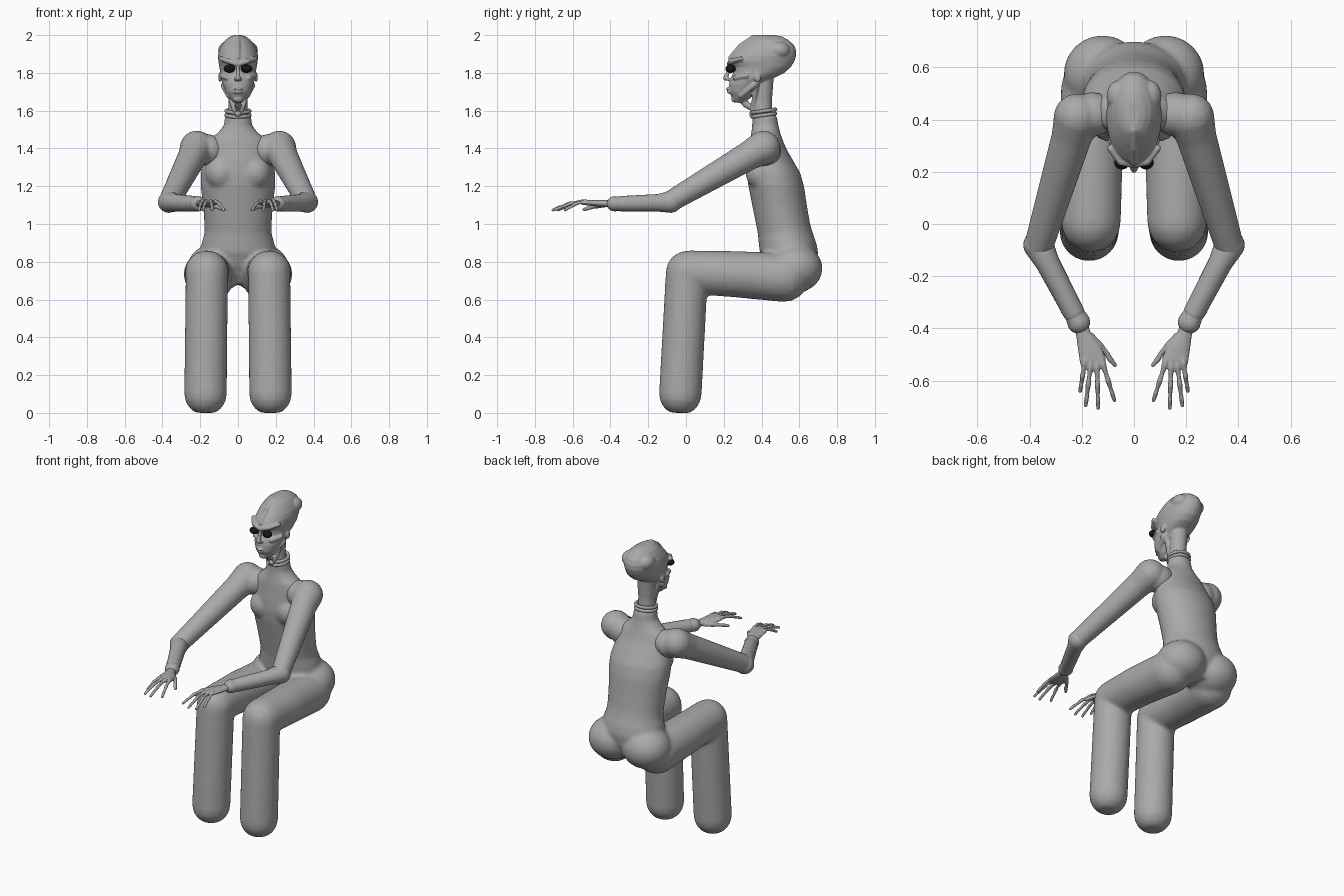
import bpy, bmesh, math
from mathutils import Vector, Matrix

cube = bpy.data.objects.get("Cube")
if cube:
    bpy.data.objects.remove(cube, do_unlink=True)


def material(name, value, rough):
    m = bpy.data.materials.new(name)
    m.use_nodes = True
    m.diffuse_color = (value, value, value, 1)
    node = m.node_tree.nodes["Principled BSDF"]
    node.inputs["Base Color"].default_value = (value, value, value, 1)
    node.inputs["Roughness"].default_value = rough
    return m


GREY = material("matte grey", 0.4, 0.6)
BLACK = material("eye black", 0.008, 0.3)


def loft(bm, rings, seg=28):
    """Skin rings given as (centre, half axis u, half axis v) and cap both ends."""
    loops = []
    for c, u, v in rings:
        angles = [2 * math.pi * i / seg for i in range(seg)]
        loops.append([bm.verts.new(c + u * math.cos(a) + v * math.sin(a)) for a in angles])
    for a, b in zip(loops, loops[1:]):
        for i in range(seg):
            j = (i + 1) % seg
            bm.faces.new((a[i], a[j], b[j], b[i]))
    bm.faces.new(loops[0][::-1])
    bm.faces.new(loops[-1])


def tube(bm, points, radii, seg=24, flat=1.0):
    """Round-ended tube along points with a radius at each one."""
    pts = [Vector(p) for p in points]
    rings, last = [], len(pts) - 1
    for i, p in enumerate(pts):
        t = (pts[min(i + 1, last)] - pts[max(i - 1, 0)]).normalized()
        ref = Vector((0, 0, 1)) if abs(t.z) < 0.8 else Vector((0, 1, 0))
        u = t.cross(ref).normalized()
        v = t.cross(u) * flat
        r = radii[i]
        steps = [0]
        if i == 0:
            steps = [-80, -60, -40, -20, 0]
        elif i == last:
            steps = [0, 20, 40, 60, 80]
        for s in steps:
            a = math.radians(s)
            rings.append((p + t * r * math.sin(a), u * r * math.cos(a), v * r * math.cos(a)))
    loft(bm, rings, seg)


def upright(bm, sections):
    """Stack of level ellipses given as (height, front, back, half width)."""
    loft(bm, [(Vector((0, (f + b) / 2, z)), Vector((w, 0, 0)), Vector((0, (b - f) / 2, 0)))
              for z, f, b, w in sections], 40)


def ball(bm, centre, size):
    bmesh.ops.create_uvsphere(bm, u_segments=24, v_segments=16, radius=1,
                              matrix=Matrix.Translation(centre) @ Matrix.Diagonal((*size, 1)))


def finish(name, bm, mat=GREY, mirror=False, voxel=0, smooth=0):
    bmesh.ops.recalc_face_normals(bm, faces=bm.faces[:])
    for f in bm.faces:
        f.smooth = True
    mesh = bpy.data.meshes.new(name)
    bm.to_mesh(mesh)
    bm.free()
    ob = bpy.data.objects.new(name, mesh)
    bpy.context.collection.objects.link(ob)
    mesh.materials.append(mat)
    if mirror:
        ob.modifiers.new("Mirror", 'MIRROR').use_mirror_merge = False
    if voxel:
        r = ob.modifiers.new("Blend", 'REMESH')
        r.mode, r.voxel_size, r.use_smooth_shade = 'VOXEL', voxel, True
        s = ob.modifiers.new("Soften", 'SMOOTH')
        s.factor, s.iterations = 0.5, smooth
    return ob


# Torso, hips and legs blended into one skin
bm = bmesh.new()
upright(bm, [(.68, .49, .64, .10), (.78, .42, .69, .17), (.85, .39, .70, .20),
             (.90, .385, .69, .192), (.95, .38, .672, .178), (1.0, .37, .657, .178),
             (1.1, .35, .64, .185), (1.2, .33, .625, .198), (1.27, .323, .605, .198),
             (1.34, .327, .565, .183), (1.4, .335, .53, .17), (1.45, .34, .51, .15),
             (1.48, .345, .50, .11), (1.52, .35, .49, .075), (1.58, .35, .48, .069)])
for s in (1, -1):
    tube(bm, [(s * .165, .01, .745), (s * .165, .25, .735), (s * .15, .52, .717)],
         [.115, .122, .13])
    tube(bm, [(s * .165, .005, .745), (s * .172, -.03, .10)], [.112, .113])
    ball(bm, (s * .12, .575, .765), (.15, .148, .13))
    ball(bm, (s * .09, .40, 1.27), (.085, .085, .09))
for v in bm.verts:
    v.co.z = max(v.co.z, 0)
finish("torso_and_legs", bm, voxel=.011, smooth=8)

# Arms: upper arm, forearm and cuff
bm = bmesh.new()
tube(bm, [(.218, .41, 1.405), (.24, .33, 1.36), (.365, -.085, 1.118)], [.09, .077, .056])
ball(bm, (.16, .42, 1.39), (.09, .085, .085))
finish("upper_arm", bm, mirror=True, voxel=.009, smooth=4)
bm = bmesh.new()
tube(bm, [(.366, -.08, 1.117), (.33, -.15, 1.112), (.23, -.34, 1.107)], [.058, .046, .041])
finish("forearm", bm, mirror=True)
bm = bmesh.new()
tube(bm, [(.242, -.32, 1.107), (.225, -.35, 1.107), (.212, -.376, 1.107)], [.042, .039, .044], flat=.92)
finish("cuff", bm, mirror=True)

# Hands: palm, four fingers and thumb
bm = bmesh.new()
palm = [(.207, -.38, 1.105, .028, .022), (.194, -.42, 1.108, .028, .018),
        (.172, -.47, 1.110, .043, .018), (.158, -.52, 1.113, .050, .015),
        (.154, -.55, 1.112, .046, .010)]
loft(bm, [(Vector((x, y, z)), Vector((w, -w * .15, 0)), Vector((0, 0, h))) for x, y, z, w, h in palm])
tips = [((.118, -.54), (.075, -.675)), ((.142, -.55), (.137, -.705)),
        ((.167, -.548), (.185, -.695)), ((.19, -.535), (.206, -.64))]
for (x0, y0), (x1, y1) in tips:
    path = []
    for t, z in ((-.35, 1.115), (0, 1.118), (.25, 1.113), (.45, 1.108), (.7, 1.092), (.8, 1.088), (1, 1.074)):
        path.append((x0 + (x1 - x0) * t, y0 + (y1 - y0) * t, z))
    tube(bm, path, [.010, .0125, .008, .0105, .0075, .009, .0075], 12)
tube(bm, [(.165, -.43, 1.102), (.132, -.465, 1.097), (.105, -.495, 1.09), (.09, -.52, 1.083),
          (.073, -.54, 1.076)], [.014, .014, .010, .011, .008], 12)
finish("hand", bm, mirror=True, voxel=.0035, smooth=2)

# Head with face and neck
bm = bmesh.new()
upright(bm, [(1.642, .262, .30, .022), (1.665, .245, .34, .046), (1.70, .228, .37, .066),
             (1.74, .228, .40, .080), (1.77, .235, .46, .090), (1.80, .25, .52, .094),
             (1.83, .25, .555, .099), (1.86, .225, .573, .104), (1.89, .24, .583, .106),
             (1.92, .267, .583, .100), (1.95, .297, .57, .085), (1.975, .325, .54, .066),
             (1.992, .345, .51, .042), (2.0, .37, .47, .02)])
tube(bm, [(0, .235, 1.85), (0, .222, 1.80), (0, .208, 1.772)], [.010, .010, .013], 16)
tube(bm, [(0, .235, 1.88), (0, .29, 1.945), (0, .36, 1.988)], [.012, .012, .015], 16)
ball(bm, (0, .224, 1.716), (.026, .013, .006))
ball(bm, (0, .228, 1.698), (.024, .013, .007))
ball(bm, (0, .257, 1.662), (.026, .018, .018))
tube(bm, [(0, .405, 1.55), (0, .405, 1.65), (0, .41, 1.80)], [.054, .05, .056])
tube(bm, [(0, .36, 1.61), (0, .315, 1.635), (0, .29, 1.66)], [.018, .018, .016], 16)
for s in (1, -1):
    tube(bm, [(s * .008, .228, 1.848), (s * .05, .236, 1.862), (s * .092, .29, 1.875)],
         [.013, .014, .012], 16)
    ball(bm, (s * .010, .222, 1.767), (.011, .012, .009))
    tube(bm, [(s * .058, .262, 1.775), (s * .088, .32, 1.785)], [.015, .013], 16)
    tube(bm, [(s * .05, .29, 1.68), (s * .076, .36, 1.735)], [.014, .016], 16)
    tube(bm, [(s * .018, .352, 1.60), (s * .066, .375, 1.75)], [.013, .014], 16)
    ball(bm, (s * .095, .378, 1.777), (.010, .02, .026))
    ball(bm, (s * .06, .49, 1.92), (.045, .06, .045))
finish("head", bm, voxel=.005, smooth=3)

# Eyes
bm = bmesh.new()
ball(bm, (.046, .236, 1.822), (.030, .027, .022))
finish("eye", bm, BLACK, mirror=True)

# Two-band collar with a small buckle
for name, z in (("collar_lower", 1.576), ("collar_upper", 1.598)):
    bpy.ops.mesh.primitive_torus_add(location=(0, .412, z), rotation=(math.radians(8), 0, 0),
                                     major_radius=.062, minor_radius=.010,
                                     major_segments=40, minor_segments=12)
    band = bpy.context.object
    band.name = name
    band.data.materials.append(GREY)
    bpy.ops.object.shade_smooth()
bm = bmesh.new()
bmesh.ops.create_cube(bm, size=1, matrix=Matrix.Translation((0, .345, 1.582))
                      @ Matrix.Diagonal((.03, .02, .028, 1)))
bmesh.ops.bevel(bm, geom=bm.edges[:], offset=.004, segments=2, affect='EDGES')
finish("collar_buckle", bm)
